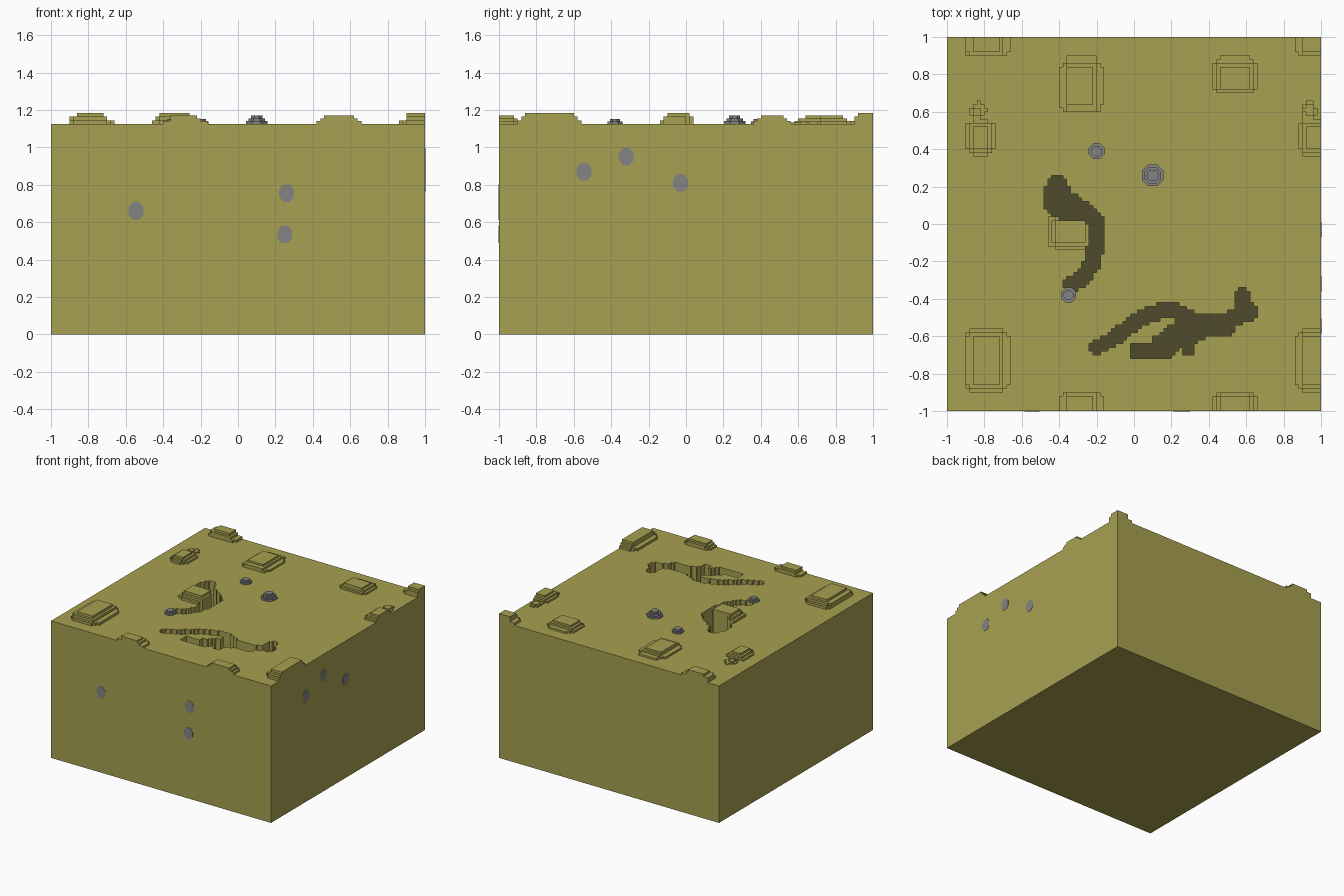
import bpy, bmesh, math
from mathutils import Vector, Matrix

cube = bpy.data.objects.get("Cube")
if cube:
    bpy.data.objects.remove(cube)

CELL = 0.02
COUNT = 100
GROUND = 1.125
CRACK_FLOOR = GROUND - 0.3


def material(name, rgb):
    mat = bpy.data.materials.new(name)
    mat.use_nodes = True
    mat.diffuse_color = (*rgb, 1)
    mat.node_tree.nodes["Principled BSDF"].inputs["Base Color"].default_value = (*rgb, 1)
    return mat


olive = material("olive_ground", (0.39, 0.355, 0.083))
shade = material("dark_crack", (0.08, 0.07, 0.026))
grey = material("grey_stone", (0.23, 0.23, 0.235))


def make_object(name, bm, *mats):
    mesh = bpy.data.meshes.new(name)
    bm.to_mesh(mesh)
    bm.free()
    for mat in mats:
        mesh.materials.append(mat)
    obj = bpy.data.objects.new(name, mesh)
    bpy.context.collection.objects.link(obj)
    return obj


# Stepped mounds: centre x, centre y, half width, half depth, height
mounds = [
    (-0.34, -0.04, 0.12, 0.10, 0.06),
    (-0.28, 0.74, 0.11, 0.15, 0.045),
    (0.54, 0.79, 0.12, 0.10, 0.045),
    (-0.28, -1.00, 0.11, 0.11, 0.045),
    (0.54, -1.00, 0.12, 0.11, 0.045),
]
# Mounds along the left edge reappear cut off by the right edge
for x, y, rx, ry, h in [
    (-0.79, 1.00, 0.12, 0.11, 0.06),
    (-0.79, -0.73, 0.12, 0.17, 0.06),
    (-0.82, 0.46, 0.08, 0.10, 0.045),
    (-0.84, 0.60, 0.05, 0.05, 0.025),
]:
    shift = 1.78
    mounds += [(x, y, rx, ry, h), (x + shift, y, rx, ry, h)]

# Cracks: half width and centre line
cracks = [
    (0.042, [(-0.41, 0.22), (-0.36, 0.13), (-0.27, 0.08), (-0.20, 0.02),
             (-0.20, -0.08), (-0.22, -0.20), (-0.27, -0.29), (-0.34, -0.32)]),
    (0.036, [(-0.45, 0.17), (-0.45, 0.12), (-0.39, 0.06), (-0.25, 0.05)]),
    (0.040, [(-0.20, -0.66), (-0.12, -0.62), (-0.03, -0.55), (0.06, -0.49),
             (0.20, -0.45), (0.30, -0.51), (0.45, -0.53), (0.63, -0.47)]),
    (0.045, [(0.02, -0.68), (0.17, -0.67), (0.27, -0.58), (0.50, -0.55)]),
    (0.040, [(0.13, -0.64), (0.23, -0.57), (0.32, -0.55)]),
    (0.030, [(0.29, -0.67), (0.31, -0.60)]),
    (0.036, [(0.58, -0.38), (0.57, -0.50)]),
]


def segment_distance(p, a, b):
    t = max(0, min(1, (p - a).dot(b - a) / (b - a).length_squared))
    return (p - a - (b - a) * t).length


def in_crack(p):
    return any(segment_distance(p, Vector(a), Vector(b)) < width
               for width, path in cracks for a, b in zip(path, path[1:]))


def column_height(p):
    if in_crack(p):
        return CRACK_FLOOR
    height = GROUND
    for x, y, rx, ry, h in mounds:
        dx, dy = rx - abs(p.x - x), ry - abs(p.y - y)
        inside = min(dx, dy, dx + dy - 0.04)
        if inside > 0:
            step = min(3, int(inside / CELL) + 1)
            height = max(height, GROUND + h * step / 3)
    return round(height, 4)


# Ground block: square columns with walls wherever the height changes
heights = {(i, j): column_height(Vector(((i + 0.5) * CELL - 1, (j + 0.5) * CELL - 1)))
           for i in range(COUNT) for j in range(COUNT)}
bm = bmesh.new()
verts = {}


def vert(corner, z):
    key = (*corner, z)
    if key not in verts:
        verts[key] = bm.verts.new((corner[0] * CELL - 1, corner[1] * CELL - 1, z))
    return verts[key]


for (i, j), top in heights.items():
    corners = [(i, j), (i + 1, j), (i + 1, j + 1), (i, j + 1)]
    face = bm.faces.new([vert(c, top) for c in corners])
    face.material_index = 1 if top == CRACK_FLOOR else 0
    neighbours = [(i, j - 1), (i + 1, j), (i, j + 1), (i - 1, j)]
    for k, cell in enumerate(neighbours):
        low = heights.get(cell, 0)
        if low < top:
            a, b = corners[k], corners[(k + 1) % 4]
            bm.faces.new([vert(a, low), vert(b, low), vert(b, top), vert(a, top)])
bm.faces.new([vert(c, 0) for c in [(0, 0), (0, COUNT), (COUNT, COUNT), (COUNT, 0)]])
make_object("ground_block", bm, olive, shade)


# Stones on the ground, stacked from eight-sided layers
def stone(name, x, y, radius, height, layers):
    bm = bmesh.new()
    for n in range(layers):
        r = (radius - 0.014 * n) / math.cos(math.pi / 8)
        h = height * (n + 1) / layers
        place = (Matrix.Translation((x, y, GROUND + h / 2))
                 @ Matrix.Rotation(math.pi / 8, 4, "Z"))
        bmesh.ops.create_cone(bm, cap_ends=True, segments=8, radius1=r, radius2=r,
                              depth=h, matrix=place)
    make_object(name, bm, grey)


stone("large_stone", 0.10, 0.26, 0.058, 0.045, 3)
stone("small_back_stone", -0.20, 0.39, 0.042, 0.028, 2)
stone("small_front_stone", -0.35, -0.38, 0.040, 0.028, 2)


# Flat pebbles set in the front and right-hand walls
def pebble(name, across, z, side):
    bm = bmesh.new()
    place = (Matrix.Rotation(math.pi / 2 if side else 0, 4, "Z")
             @ Matrix.Translation((across, -1, z))
             @ Matrix.Rotation(math.pi / 2, 4, "X")
             @ Matrix.Diagonal((0.9, 1.06, 1, 1))
             @ Matrix.Rotation(math.pi / 8, 4, "Z"))
    bmesh.ops.create_cone(bm, cap_ends=True, segments=8, radius1=0.048, radius2=0.048,
                          depth=0.004, matrix=place)
    make_object(name, bm, grey)


for n, (x, z) in enumerate([(-0.545, 0.66), (0.26, 0.755), (0.25, 0.535)]):
    pebble(f"front_pebble_{n}", x, z, False)
for n, (y, z) in enumerate([(-0.545, 0.87), (-0.32, 0.95), (-0.03, 0.81)]):
    pebble(f"side_pebble_{n}", y, z, True)
